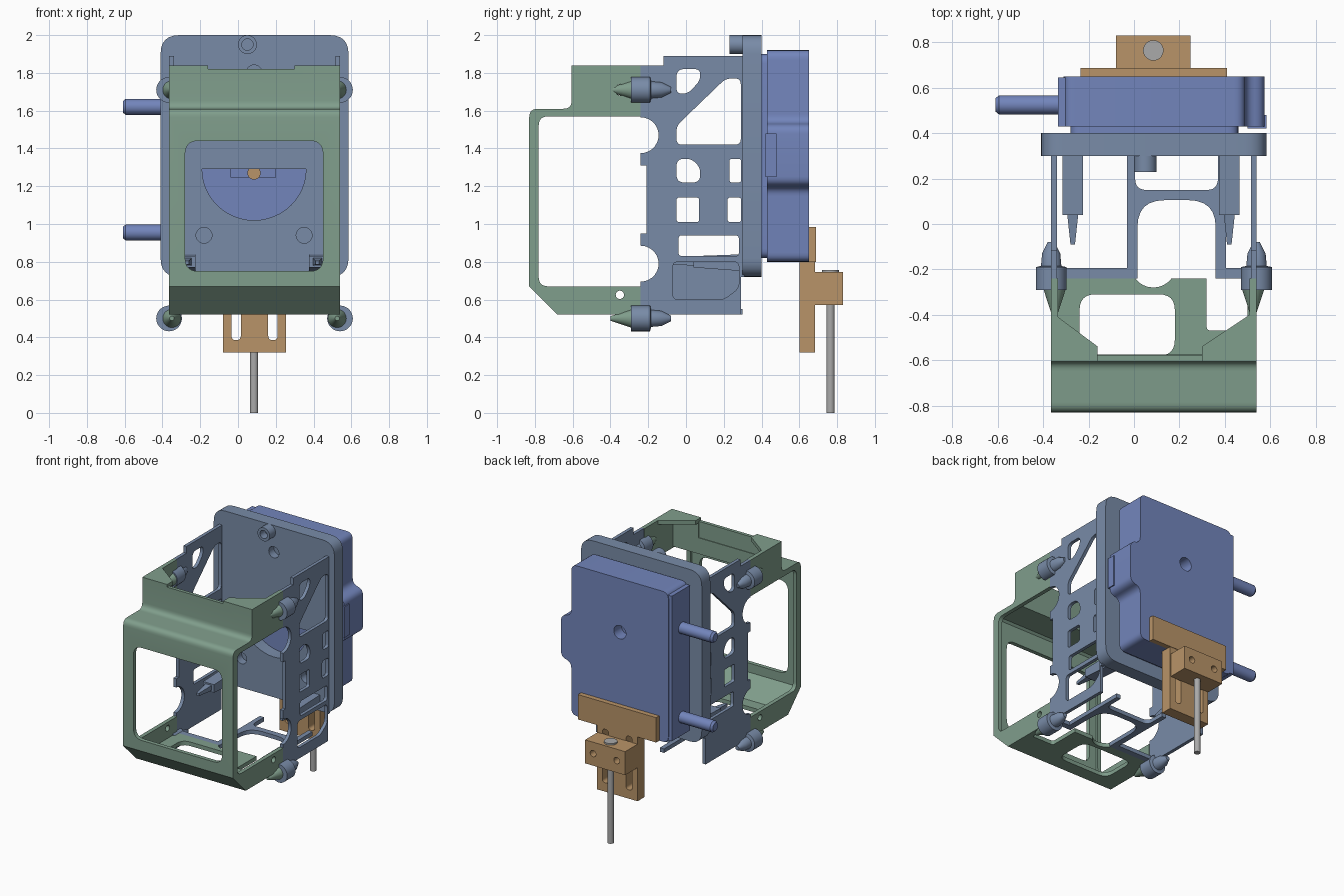
import bpy, bmesh, math
from mathutils import Vector

if "Cube" in bpy.data.objects:
    bpy.data.objects.remove(bpy.data.objects["Cube"], do_unlink=True)


def material(name, r, g, b):
    m = bpy.data.materials.new(name)
    m.use_nodes = True
    m.diffuse_color = (r, g, b, 1)
    m.node_tree.nodes["Principled BSDF"].inputs["Base Color"].default_value = (r, g, b, 1)
    return m


SLATE = material("slate blue", .19, .26, .39)
BLUE = material("periwinkle blue", .17, .235, .5)
GREEN = material("sage green", .216, .342, .262)
TAN = material("tan", .485, .296, .138)
GREY = material("steel grey", .4, .4, .4)
parts = []


def rounded(pts, r, n=6):
    """Fillet every corner of a 2D outline."""
    out = []
    for i, p in enumerate(pts):
        p, a, b = Vector(p), Vector(pts[i - 1]), Vector(pts[(i + 1) % len(pts)])
        da, db = (a - p), (b - p)
        t = min(r, da.length * .49, db.length * .49)
        s, e = p + da.normalized() * t, p + db.normalized() * t
        for k in range(n + 1):
            u = k / n
            out.append(s * (1 - u) ** 2 + p * 2 * u * (1 - u) + e * u * u)
    return out


def rect(a0, a1, b0, b1, r=0):
    pts = [(a0, b0), (a1, b0), (a1, b1), (a0, b1)]
    return rounded(pts, r) if r else pts


def disc(a, b, r, n=28):
    return [(a + r * math.cos(math.tau * i / n), b + r * math.sin(math.tau * i / n)) for i in range(n)]


def place(axis, a, b, c):
    return {"x": (c, a, b), "y": (a, c, b), "z": (a, b, c)}[axis]


def loft(name, axis, rings, mat):
    """Skin a list of (outline, position) along an axis and cap the ends."""
    bm = bmesh.new()
    loops = [[bm.verts.new(place(axis, p[0], p[1], c)) for p in pts] for pts, c in rings]
    n = len(loops[0])
    for lo, hi in zip(loops, loops[1:]):
        for i in range(n):
            bm.faces.new((lo[i], lo[(i + 1) % n], hi[(i + 1) % n], hi[i]))
    bm.faces.new(loops[0])
    bm.faces.new(loops[-1])
    bmesh.ops.recalc_face_normals(bm, faces=bm.faces)
    me = bpy.data.meshes.new(name)
    bm.to_mesh(me)
    bm.free()
    ob = bpy.data.objects.new(name, me)
    bpy.context.collection.objects.link(ob)
    if mat:
        me.materials.append(mat)
        parts.append(ob)
    return ob


def prism(name, axis, pts, lo, hi, mat):
    return loft(name, axis, [(pts, lo), (pts, hi)], mat)


def cut(ob, axis, pts, lo=-2, hi=3):
    """Remove an extruded outline from a part."""
    tool = prism("cutter", axis, pts, lo, hi, None)
    tool.hide_render = True
    mod = ob.modifiers.new("cut", "BOOLEAN")
    mod.operation, mod.solver, mod.object = "DIFFERENCE", "EXACT", tool
    bpy.context.view_layer.objects.active = ob
    bpy.ops.object.modifier_apply(modifier=mod.name)
    bpy.data.objects.remove(tool, do_unlink=True)


MID = .085
LEFT, RIGHT = .54, -.365

# Back plate with its half-round opening and screw holes
plate = prism("back_plate", "y", rect(-.41, .585, .72, 2, .1), .3, .4, SLATE)
half = [(MID + .275 * math.cos(t), 1.29 + .27 * math.sin(t))
        for t in [math.pi + math.pi * i / 24 for i in range(25)]]
cut(plate, "y", half)
for x, z in ((-.18, .94), (.35, .94), (MID, 1.8)):
    cut(plate, "y", disc(x, z, .042), .2, .36)
boss = prism("plate_boss", "y", disc(.05, 1.95, .05), .23, .31, SLATE)
cut(boss, "y", disc(.05, 1.95, .03), .2, .29)

# Rear housing with side bulge
outline = [(-.31, .8), (.49, .8), (.49, 1.19), (.575, 1.21), (.575, 1.52), (.49, 1.54), (.49, 1.92), (-.31, 1.92)]
housing = prism("rear_housing", "y", rounded(outline, .05), .43, .65, BLUE)
cut(housing, "y", disc(.09, 1.52, .05), .56, .8)
prism("housing_spacer", "y", rect(-.28, .46, .82, 1.9, .05), .395, .435, BLUE)
prism("bulge_tab", "x", rect(.42, .48, 1.25, 1.48), .5, .583, BLUE)
prism("side_flange", "x", rect(.43, .645, .82, 1.9), -.335, -.3, BLUE)
prism("inner_latch", "y", rect(-.04, .2, 1.245, 1.3), .35, .4, BLUE)
prism("latch_pin", "y", disc(MID, 1.27, .035), .33, .37, TAN)
for tag, z in (("upper", 1.62), ("lower", .955)):
    loft(tag + "_peg", "x", [(disc(.525, z, .03), -.61), (disc(.525, z, .042), -.595),
                             (disc(.525, z, .042), -.3)], BLUE)

# Side frames with lightening holes
frame = [(.31, 1.89), (-.12, 1.89), (-.12, 1.84), (-.24, 1.84), (-.24, 1.31), (-.21, 1.31),
         (-.21, .95), (-.24, .95), (-.24, .52), (.29, .52), (.29, .72), (.31, .72)]
holes = [
    rounded([(-.05, 1.69), (.01, 1.69), (.075, 1.76), (.075, 1.82), (-.05, 1.82)], .04),
    rounded([(-.05, 1.42), (.29, 1.42), (.29, 1.77), (.21, 1.77), (-.05, 1.52)], .03),
    rounded([(-.05, 1.22), (.075, 1.22), (.075, 1.3), (.03, 1.345), (-.05, 1.345)], .04),
    rect(-.05, .07, 1.01, 1.14, .015),
    rect(.23, .292, 1.22, 1.345, .015),
    rect(.22, .292, 1.01, 1.14, .015),
    rect(-.04, .28, .83, .94, .02),
    disc(-.24, 1.47, .095),
    disc(-.24, .79, .095),
]
lower_window = rounded([(-.07, .6), (.2, .6), (.28, .66), (.28, .8), (-.07, .8)], .03)
for tag, x in (("left", LEFT - .025), ("right", RIGHT)):
    side = prism(tag + "_side_frame", "x", frame, x, x + .025, SLATE)
    for h in holes + ([lower_window] if tag == "left" else []):
        cut(side, "x", h)

# Sprung arms reaching forward from the plate
for tag, x in (("left", .42), ("right", -.27)):
    prism(tag + "_arm", "x", [(.04, .77), (.31, .75), (.31, .84), (.04, .83)], x - .045, x + .045, SLATE)
    loft(tag + "_arm_tip", "y", [(rect(x - .01, x + .01, .785, .805), -.09),
                                 (rect(x - .025, x + .025, .78, .82), .05)], SLATE)

# Flat lattice joining the side frames underneath
lattice = prism("bottom_lattice", "z", rect(-.03, .405, -.24, .3), .52, .55, SLATE)
cut(lattice, "z", rect(.015, .36, -.5, .105, .12))
cut(lattice, "z", rect(.005, .37, .15, .5, .05))
for tag, a, b in (("right", RIGHT, -.02), ("left", .39, LEFT)):
    prism(tag + "_lattice_arm", "z", rect(a, b, -.24, -.195), .52, .55, SLATE)

# Corner screw bosses with forward cones
for side, x in (("left", LEFT), ("right", -.365)):
    for level, z in (("top", 1.71), ("bottom", .5)):
        name = level + "_" + side
        loft(name + "_boss", "y", [(disc(x, z, .068), -.29), (disc(x, z, .068), -.19),
                                   (disc(x, z, .045), -.185), (disc(x, z, .04), -.13),
                                   (disc(x, z, .015), -.08)], SLATE)
        inner = x + (.015 if side == "right" else -.015)
        loft(name + "_cone", "y", [(disc(inner, z, .012), -.4), (disc(inner, z, .05), -.285)], GREEN)

# Front cage: folded shell hollowed out and opened on every side
outer = [(-.24, 1.84), (-.605, 1.84)] + rounded([(-.605, 1.7), (-.605, 1.61), (-.7, 1.61)], .045)[7:14] \
    + rounded([(-.7, 1.61), (-.83, 1.61), (-.83, 1.4)], .045)[7:14] + [(-.83, .67), (-.68, .52), (-.24, .52)]
cavity = [(-.1, 1.81), (-.575, 1.81), (-.575, 1.58), (-.785, 1.58), (-.8, 1.565), (-.8, .682), (-.668, .55), (-.1, .55)]
cage = prism("front_cage", "x", outer, RIGHT, LEFT, GREEN)
cut(cage, "x", cavity, RIGHT + .03, LEFT - .03)
cut(cage, "x", rect(-.78, -.1, .67, 1.57, .05))
cut(cage, "y", rect(-.28, .45, .75, 1.44, .07), -1, -.7)
cut(cage, "z", [(-.335, -.1), (-.335, -.41), (-.16, -.54), (-.16, -.58), (.3, -.58),
                (.3, -.54), (.51, -.4), (.51, -.1)], 1.7, 1.9)
cut(cage, "y", rect(-.16, .3, 1.82, 1.9), -.7, -.5)
cut(cage, "z", rect(-.24, .18, -.58, -.31, .07), .4, .6)
cut(cage, "z", rect(.32, .5, -.47, -.1, .02), .4, .6)
cut(cage, "z", disc(MID, -.18, .1), .4, .6)
cut(cage, "x", disc(-.345, 1.71, .03))
cut(cage, "x", disc(-.35, .625, .022))

# Mounting bracket, clamp block and rod
prism("bracket_top", "y", rect(-.235, .41, .8, .985), .645, .687, TAN)
leg = prism("bracket_leg", "y", rect(-.08, .255, .32, .801), .6, .684, TAN)
block = prism("clamp_block", "y", rect(-.08, .25, .57, .745), .68, .83, TAN)
for x in (-.01, .185):
    cut(leg, "y", rect(x - .025, x + .025, .385, .785, .03))
    cut(block, "y", disc(x, .66, .024))
prism("rod", "z", disc(MID, .765, .022), 0, .6, GREY)
prism("rod_head", "z", disc(MID, .765, .045), .74, .757, GREY)

bpy.ops.object.select_all(action="DESELECT")
for ob in parts:
    ob.select_set(True)
bpy.context.view_layer.objects.active = parts[0]
bpy.ops.object.shade_smooth_by_angle(angle=math.radians(30))
